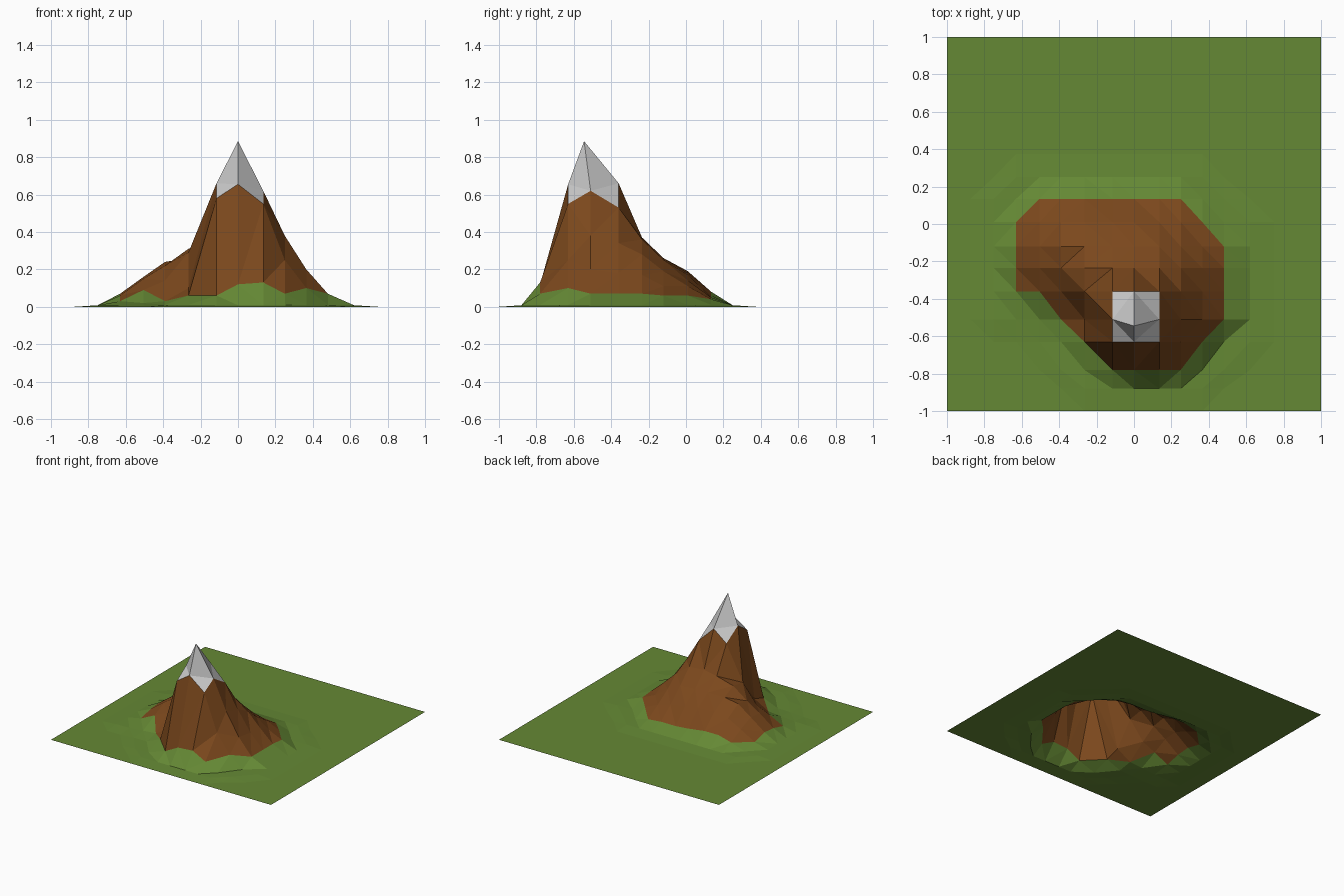
import bpy, bmesh

if "Cube" in bpy.data.objects:
    bpy.data.objects.remove(bpy.data.objects["Cube"])

# Cross-sections from back to front: y, then heights in hundredths along XS
XS = [-0.63, -0.505, -0.39, -0.265, -0.115, 0.0, 0.135, 0.25, 0.365, 0.48]
SECTIONS = [
    (0.135, [1, 5, 8, 8, 6, 5, 5, 4, 1, 0]),
    (0.01, [4, 11, 17, 19, 18, 17, 14, 11, 6, 1]),
    (-0.12, [7, 16, 24, 26, 26, 26, 25, 19, 11, 6]),
    (-0.235, [6, 15, 22, 31, 35, 37, 36, 28, 17, 7]),
    (-0.36, [3, 9, 14, 29, 57, 66, 53, 34, 18, 7]),
    (-0.51, [1, 2, 3, 10, 66, 88.5, 62, 38, 20, 7]),
    (-0.63, [0, 0, 1, 6, 58, 65.5, 55, 25, 10, 1]),
    (-0.78, [0, 0, 0, 1, 6, 12, 13, 7, 1, 0]),
]
FOOT = 0.008                 # faint swell around the base of the slope
ROCK_LINE, SNOW_LINE = 0.02, 0.52


def material(name, rgb):
    mat = bpy.data.materials.new(name)
    mat.diffuse_color = (*rgb, 1)
    mat.use_nodes = True
    mat.node_tree.nodes["Principled BSDF"].inputs["Base Color"].default_value = mat.diffuse_color
    return mat


# Full grid lines: flat border, foot ring, then the mountain sections
xs = [-1, -0.875, -0.75] + XS + [0.62, 0.75, 0.875, 1]
ys = [1, 0.875, 0.75, 0.625, 0.5, 0.375, 0.25] + [s[0] for s in SECTIONS] + [-0.88, -1]
table = {(x, y): h / 100 for y, row in SECTIONS for x, h in zip(XS, row)}
heights = [[table.get((x, y), 0) for x in xs] for y in ys]

bm = bmesh.new()
grid = []
for j, y in enumerate(ys):
    line = []
    for i, x in enumerate(xs):
        z = heights[j][i]
        near = [heights[b][a] for b in range(max(j - 1, 0), min(j + 2, len(ys)))
                for a in range(max(i - 1, 0), min(i + 2, len(xs)))]
        if z == 0 and max(near) > ROCK_LINE:
            z = FOOT
        # The summit leans slightly forward
        line.append(bm.verts.new((x, y - 0.035 if z > 0.8 else y, z)))
    grid.append(line)

# Facets: split every cell along its more level diagonal
for j in range(len(ys) - 1):
    for i in range(len(xs) - 1):
        a, b = grid[j + 1][i], grid[j + 1][i + 1]
        c, d = grid[j][i + 1], grid[j][i]
        if abs(a.co.z - c.co.z) <= abs(b.co.z - d.co.z):
            tris = (a, b, c), (a, c, d)
        else:
            tris = (a, b, d), (b, c, d)
        for tri in tris:
            low = min(v.co.z for v in tri)
            # Grass, rock and snow bands
            bm.faces.new(tri).material_index = (low >= ROCK_LINE) + (low >= SNOW_LINE)

mesh = bpy.data.meshes.new("mountain_terrain")
bm.to_mesh(mesh)
bm.free()
for mat in (material("grass", (0.13, 0.25, 0.035)),
            material("rock", (0.2, 0.065, 0.012)),
            material("snow", (0.65, 0.65, 0.65))):
    mesh.materials.append(mat)
bpy.context.collection.objects.link(bpy.data.objects.new("mountain_terrain", mesh))
